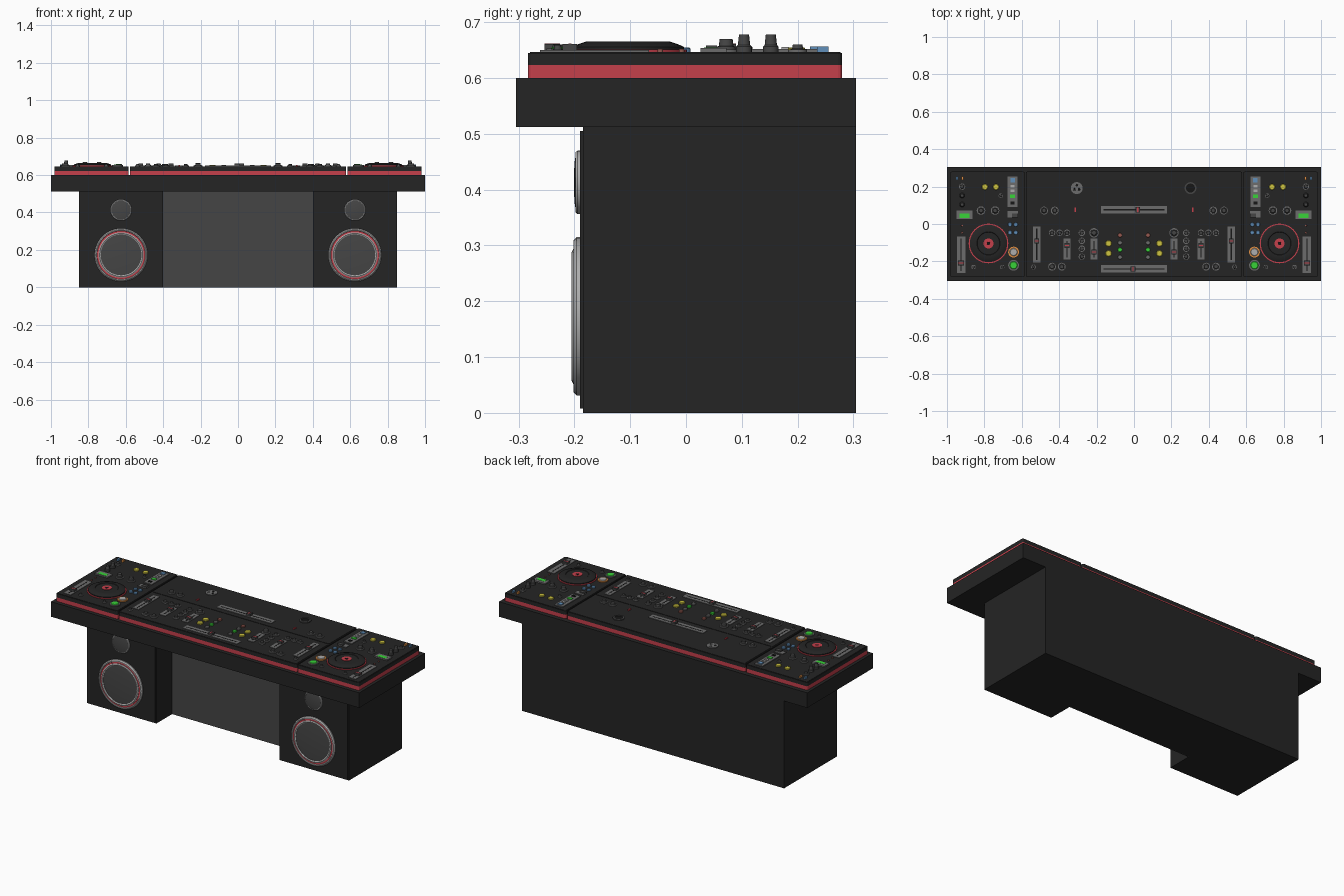
import bpy, bmesh, math

if "Cube" in bpy.data.objects:
    bpy.data.objects.remove(bpy.data.objects["Cube"])

COL = {"black": (.018, .018, .018), "dark": (.008, .008, .008), "charcoal": (.06, .06, .06),
       "grey": (.15, .15, .15), "light": (.42, .42, .42), "red": (.56, .05, .07),
       "green": (.04, .65, .04), "orange": (.75, .28, .06), "yellow": (.62, .55, .05),
       "blue": (.12, .28, .5), "brown": (.3, .1, .08)}
MAT = {}
for k, c in COL.items():
    MAT[k] = bpy.data.materials.new(k)
    MAT[k].diffuse_color = (*c, 1)


def finish(name, bm, mat, loc=(0, 0, 0), smooth=False):
    bmesh.ops.recalc_face_normals(bm, faces=bm.faces)
    if smooth:
        for f in bm.faces:
            f.smooth = True
        for e in bm.edges:
            e.smooth = len(e.link_faces) == 2 and e.calc_face_angle(0) < math.radians(30)
    me = bpy.data.meshes.new(name)
    bm.to_mesh(me)
    bm.free()
    me.materials.append(MAT[mat])
    ob = bpy.data.objects.new(name, me)
    ob.location = loc
    bpy.context.collection.objects.link(ob)
    return ob


def box(name, x, y, z, mat, round_corners=0):
    """Box from (min, max) ranges, optionally with rounded upright edges."""
    bm = bmesh.new()
    bmesh.ops.create_cube(bm, size=1)
    c = [(a + b) / 2 for a, b in (x, y, z)]
    for v in bm.verts:
        for i, (a, b) in enumerate((x, y, z)):
            v.co[i] *= abs(b - a)
    if round_corners:
        up = [e for e in bm.edges if abs(e.verts[0].co.z - e.verts[1].co.z) > 1e-5]
        bmesh.ops.bevel(bm, geom=up, offset=round_corners, segments=3, affect='EDGES', profile=.5)
    return finish(name, bm, mat, c)


def lathe(name, prof, loc, mat, n=16, closed=False, front=False):
    """Revolve (radius, height) points; front=True points the axis to -y."""
    bm = bmesh.new()
    rings = []
    for i in range(n):
        a = 2 * math.pi * i / n
        row = [(r * math.cos(a), r * math.sin(a), h) for r, h in prof]
        rings.append([bm.verts.new((x, -h, y) if front else (x, y, h)) for x, y, h in row])
    m = len(prof)
    for i in range(n):
        p, q = rings[i], rings[(i + 1) % n]
        for j in range(m if closed else m - 1):
            k = (j + 1) % m
            bm.faces.new((p[j], q[j], q[k], p[k]))
    bmesh.ops.remove_doubles(bm, verts=bm.verts, dist=1e-6)
    bmesh.ops.dissolve_degenerate(bm, edges=bm.edges, dist=1e-6)
    return finish(name, bm, mat, loc, True)


TOP = .647


def button(name, x, y, r, h, mat, n=14):
    lathe(name, [(0, 0), (r, 0), (r, h * .75), (r * .85, h), (0, h)], (x, y, TOP), mat, n)


def ring(name, x, y, r0, r1, h, mat, z=TOP, n=20):
    lathe(name, [(r0, 0), (r1, 0), (r1, h), (r0, h)], (x, y, z), mat, n, True)


def knob(name, x, y, r, h):
    ring(name + "_collar", x, y, r * .75, r, .004, "grey")
    lathe(name, [(0, 0), (r * .8, 0), (r * .72, h * .4), (r * .58, h * .45), (r * .5, h), (0, h)],
          (x, y, TOP), "charcoal")


def fader(name, x, y0, y1, cap, w=.038, along_x=False):
    """Slotted plate with a cap carrying a red line; along_x swaps the axes."""
    def part(nm, a, b, z, mat):
        box(nm, b if along_x else a, a if along_x else b, z, mat)
    h = w / 2
    part(name + "_plate", (x - h, x + h), (y0, y1), (TOP, TOP + .003), "grey")
    part(name + "_slot", (x - .003, x + .003), (y0 + .012, y1 - .012), (TOP, TOP + .0036), "dark")
    part(name + "_cap", (x - h * .7, x + h * .7), (cap - .013, cap + .013), (TOP, TOP + .014), "charcoal")
    part(name + "_mark", (x - h * .7, x + h * .7), (cap - .003, cap + .003), (TOP + .013, TOP + .015), "red")


# table and cabinets
box("table_top", (-1, 1), (-.305, .305), (.512, .60), "black")
box("rear_cabinet", (-.4, .4), (-.035, .305), (0, .512), "black")
box("centre_panel", (-.4, .4), (-.04, -.034), (0, .512), "charcoal")
for s in (-1, 1):
    box("speaker_cabinet", (s * .4, s * .85), (-.185, .305), (0, .512), "black")
    box("speaker_baffle", (s * .407, s * .843), (-.19, -.18), (.008, .505), "black")
    # woofer
    w = (s * .625, -.19, .173)
    lathe("woofer_frame", [(.118, -.002), (.142, -.002), (.142, .006), (.136, .012), (.131, .012), (.128, .006),
                           (.118, .006)], w, "light", 40, True, True)
    lathe("woofer_red_ring", [(.121, 0), (.129, 0), (.129, .0085), (.121, .0085)], w, "red", 40, True, True)
    lathe("woofer_trim", [(.109, 0), (.121, 0), (.121, .012), (.115, .015), (.109, .012)], w, "light", 40, True, True)
    lathe("woofer_grille", [(0, 0), (.112, 0), (.112, .01), (.08, .0125), (0, .0135)], w, "charcoal", 40, False, True)
    # tweeter
    t = (s * .625, -.19, .413)
    lathe("tweeter_frame", [(.051, -.002), (.057, -.002), (.057, .004), (.054, .008), (.051, .008)], t,
          "light", 32, True, True)
    lathe("tweeter_grille", [(0, 0), (.052, 0), (.052, .007), (.035, .01), (0, .011)], t, "charcoal", 32, False, True)

# console bodies: two decks and a mixer, each with a red base band
for nm, x0, x1 in (("left_deck", -.982, -.585), ("mixer", -.578, .578), ("right_deck", .585, .982)):
    box(nm + "_red_band", (x0, x1), (-.283, .28), (.60, .623), "red", .008)
    box(nm + "_body", (x0, x1), (-.283, .28), (.623, .645), "black", .008)
    if nm != "mixer":
        box(nm + "_face", (x0 + .003, x1 - .003), (-.28, .277), (.645, TOP), "black", .008)
box("mixer_rear_face", (-.573, .573), (.025, .277), (.645, TOP), "black", .006)
box("mixer_front_face", (-.573, .573), (-.28, .017), (.645, TOP), "black", .006)

for s in (-1, 1):
    # deck: jog wheel
    jx, jy = s * .778, -.104
    ring("jog_red_ring", jx, jy, .08, .106, .004, "red", n=40)
    lathe("jog_wheel", [(0, 0), (.1, 0), (.1, .009), (.094, .012), (.075, .0185), (.062, .018), (.06, .016),
                        (0, .016)], (jx, jy, TOP), "black", 40)
    ring("jog_hub", jx, jy, .009, .027, .018, "red", n=24)
    button("jog_hub_cap", jx, jy, .009, .0175, "dark")
    # deck: play and cue buttons
    for y, m, inner in ((-.221, "green", "green"), (-.15, "orange", "light")):
        ring("transport_button_ring", s * .644, y, .021, .029, .006, "grey" if m == "green" else m)
        button("transport_button", s * .644, y, .021, .009, inner, 20)
    # deck: pitch fader and display
    fader("pitch_fader", s * .924, -.262, -.066, -.208, .045)
    box("display_frame", (s * .864, s * .949), (.026, .073), (TOP, TOP + .007), "grey")
    box("display_screen", (s * .88, s * .932), (.032, .055), (TOP, TOP + .008), "green")
    # deck: knobs
    for x in (.818, .743):
        knob("deck_knob", s * x, .072, .023, .023)
    for y, h in ((.2, .013), (.152, .031), (.104, .031)):
        knob("side_knob", s * .919, y, .017, h) if y > .18 else lathe(
            "tall_knob", [(0, 0), (.014, 0), (.014, h * .3), (.011, h * .4), (.009, h), (0, h)],
            (s * .919, y, TOP), "charcoal")
    for x, y in ((.712, .152), (.858, -.23), (.705, -.23)):
        knob("small_knob", s * x, y, .012, .012)
    # deck: lit buttons
    for x in (.797, .738):
        button("yellow_button", s * x, .198, .016, .008, "yellow")
    for x, m in ((.947, "blue"), (.917, "orange")):
        box("indicator", (s * (x - .005), s * (x + .005)), (.235, .255), (TOP, TOP + .01), m)
    for x in (.663, .632):
        for y in (-.003, -.046):
            button("blue_pad", s * x, y, .011, .008, "blue")
    for y in (-.008, -.046):
        button("red_lamp", s * .919, y, .005, .005, "brown")
    # deck: side module
    box("module_plate", (s * .622, s * .676), (.09, .255), (TOP, TOP + .005), "grey")
    box("module_screen", (s * .637, s * .661), (.222, .245), (TOP, TOP + .01), "blue")
    box("module_green_key", (s * .635, s * .663), (.14, .158), (TOP, TOP + .009), "green")
    for y in (.112, .178, .202):
        box("module_key", (s * .639, s * .659), (y - .007, y + .007), (TOP, TOP + .009), "light" if y > .17 else "dark")
    box("module_selector", (s * .62, s * .676), (.036, .07), (TOP, TOP + .004), "grey")
    box("module_selector_cap", (s * .62, s * .652), (.036, .056), (TOP, TOP + .011), "charcoal")

    # mixer: faders
    fader("long_fader", s * .52, -.205, -.013, -.09)
    fader("channel_fader_outer", s * .358, -.19, -.078, -.115)
    fader("channel_fader_inner", s * .214, -.19, -.078, -.15)
    # mixer: knobs
    for x in (.438, .398, .358):
        knob("mixer_knob", s * x, -.047, .017, .013)
    for y in (-.047, -.09, -.132, -.174):
        knob("equaliser_knob", s * .279, y, .017, .013)
    knob("gain_knob", s * .214, -.047, .025, .018)
    for x in (.438, .386):
        knob("cue_knob", s * x, -.228, .021, .013)
    knob("small_knob", s * .537, -.23, .013, .012)
    for x in (.481, .424):
        knob("rear_knob", s * x, .072, .021, .015)
    # mixer: buttons
    for y in (-.104, -.157):
        button("yellow_button", s * .136, y, .017, .008, "yellow")
    for y, m in ((-.06, "brown"), (-.1, "grey"), (-.138, "green"), (-.178, "grey")):
        button("channel_lamp", s * .075, y, .012, .008, m)
    box("red_switch", (s * .31, s * .318), (.065, .088), (TOP, TOP + .006), "red")

# mixer cross faders
fader("crossfader", -.24, -.176, .176, -.005, .04, True)
fader("rear_crossfader", .076, -.176, .176, .02, .04, True)

# mixer sockets
lathe("three_pin_socket", [(0, 0), (.032, 0), (.032, .004), (0, .004)], (-.306, .192, TOP), "grey", 24)
for i in range(3):
    a = math.radians(90 + 120 * i)
    button("socket_hole", -.306 + .014 * math.cos(a), .192 + .014 * math.sin(a), .007, .005, "dark")
ring("jack_socket_rim", .302, .192, .024, .032, .005, "charcoal", n=24)
button("jack_socket", .302, .192, .024, .002, "dark", 24)

for m in bpy.data.materials:
    if m.users and not m.is_grease_pencil:
        m.use_nodes = True
        m.node_tree.nodes["Principled BSDF"].inputs["Base Color"].default_value = m.diffuse_color
